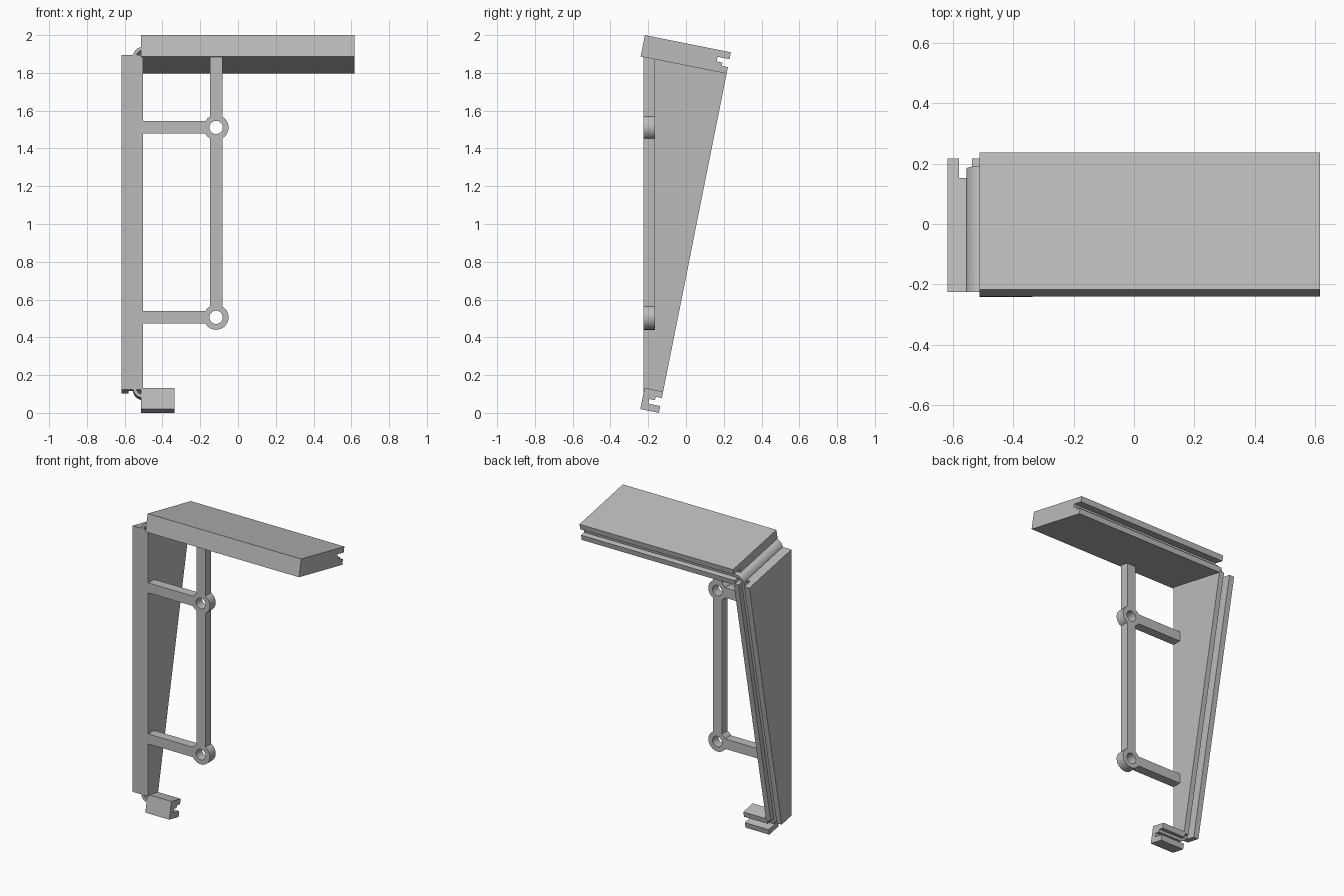
import bpy, bmesh, math
from mathutils import Vector

old = bpy.data.objects.get("Cube")
if old:
    bpy.data.objects.remove(old, do_unlink=True)

grey = bpy.data.materials.new("plain_grey")
grey.use_nodes = True
grey.diffuse_color = (0.5, 0.5, 0.5, 1)
grey.node_tree.nodes["Principled BSDF"].inputs["Base Color"].default_value = (0.5, 0.5, 0.5, 1)

# Everything follows a back edge that leans at a 1:5 slope
TILT = math.atan(0.2)
C, S = math.cos(TILT), math.sin(TILT)
THICK = 0.115
FRONT = -0.225
PANEL_X = -0.503
UPPER = Vector((0.215, 1.796))    # back inner corner at the top (y, z)
LOWER = Vector((-0.121, 0.113))   # back inner corner at the bottom


def place(base, x, d, v):
    """Point at depth d forward of the back edge and v along its lean."""
    return Vector((x, base.x - d * C + v * S, base.y + d * S + v * C))


def front_depth(base, v):
    return (base.x + v * S - FRONT) / C


def loft(name, ring_a, ring_b, smooth=False):
    """Solid between two matching outlines."""
    bm = bmesh.new()
    a = [bm.verts.new(p) for p in ring_a]
    b = [bm.verts.new(p) for p in ring_b]
    n = len(a)
    bm.faces.new(a)
    bm.faces.new(b[::-1])
    for i in range(n):
        bm.faces.new((a[i], b[i], b[(i + 1) % n], a[(i + 1) % n]))
    bmesh.ops.recalc_face_normals(bm, faces=bm.faces)
    return finish(name, bm, smooth)


def finish(name, bm, smooth=False):
    mesh = bpy.data.meshes.new(name)
    bm.to_mesh(mesh)
    bm.free()
    mesh.materials.append(grey)
    obj = bpy.data.objects.new(name, mesh)
    bpy.context.collection.objects.link(obj)
    if smooth:
        bpy.ops.object.select_all(action="DESELECT")
        obj.select_set(True)
        bpy.context.view_layer.objects.active = obj
        bpy.ops.object.shade_smooth_by_angle(angle=math.radians(35))
    return obj


def grooved(length):
    """Cross-section with a stepped slot in its back edge: (depth, offset)."""
    return [(0, 0), (0, 0.035), (0.033, 0.035), (0.033, 0.053), (0.065, 0.053),
            (0.065, 0.078), (0, 0.078), (0, THICK), (length, THICK), (length, 0)]


# Top slab and small bottom block
def block(name, base, x0, x1, length, side):
    rings = [[place(base, x, d, v * side) for d, v in grooved(length)] for x in (x0, x1)]
    loft(name, *rings)


block("top_slab", UPPER, -0.513, 0.617, 0.464, 1)
block("bottom_block", LOWER, -0.513, -0.337, 0.1, -1)


# Tapered side panel
def panel_ring(base, v):
    return [place(base, PANEL_X - off, d, v) for d, off in grooved(front_depth(base, v))]


loft("side_panel", panel_ring(UPPER, 0.01), panel_ring(LOWER, -0.01))


# Curved hinge strips joining the panel to the slab and the block
def hinge(name, base, side):
    steps = [math.pi / 2 * i / 12 for i in range(13)]
    outline = [(0.053, t) for t in steps] + [(0.035, t) for t in reversed(steps)]
    back, front = [], []
    for r, t in outline:
        x, v = PANEL_X - r * math.cos(t), side * r * math.sin(t)
        back.append(place(base, x, 0.033, v))
        front.append(place(base, x, front_depth(base, v), v))
    loft(name, back, front, True)


hinge("upper_hinge", UPPER, 1)
hinge("lower_hinge", LOWER, -1)

# Open bracket frame at the front
BAR_X, HALF, BACK = -0.116, 0.033, -0.163
HIGH, LOW, REACH = 1.511, 0.506, 0.055


def bar(name, x0, x1, z0, z1):
    corners = [(x0, z0), (x1, z0), (x1, z1), (x0, z1)]
    loft(name, *[[(x, y, z) for x, z in corners] for y in (FRONT, BACK)])


def eyelet(name, z, outer=0.066, inner=0.035, n=48):
    bm = bmesh.new()
    loops = []
    for r, y in ((outer, FRONT), (outer, BACK), (inner, BACK), (inner, FRONT)):
        loops.append([bm.verts.new((BAR_X + r * math.cos(math.tau * i / n), y,
                                    z + r * math.sin(math.tau * i / n))) for i in range(n)])
    for k in range(4):
        p, q = loops[k], loops[(k + 1) % 4]
        for i in range(n):
            j = (i + 1) % n
            bm.faces.new((p[i], p[j], q[j], q[i]))
    bmesh.ops.recalc_face_normals(bm, faces=bm.faces)
    finish(name, bm, True)


for label, z in (("upper", HIGH), ("lower", LOW)):
    eyelet(label + "_eyelet", z)
    bar(label + "_arm", PANEL_X - 0.01, BAR_X - REACH, z - HALF, z + HALF)
bar("upright_bar", BAR_X - HALF, BAR_X + HALF, LOW + REACH, HIGH - REACH)
bar("upright_bar_top", BAR_X - HALF, BAR_X + HALF, HIGH + REACH, 1.89)
